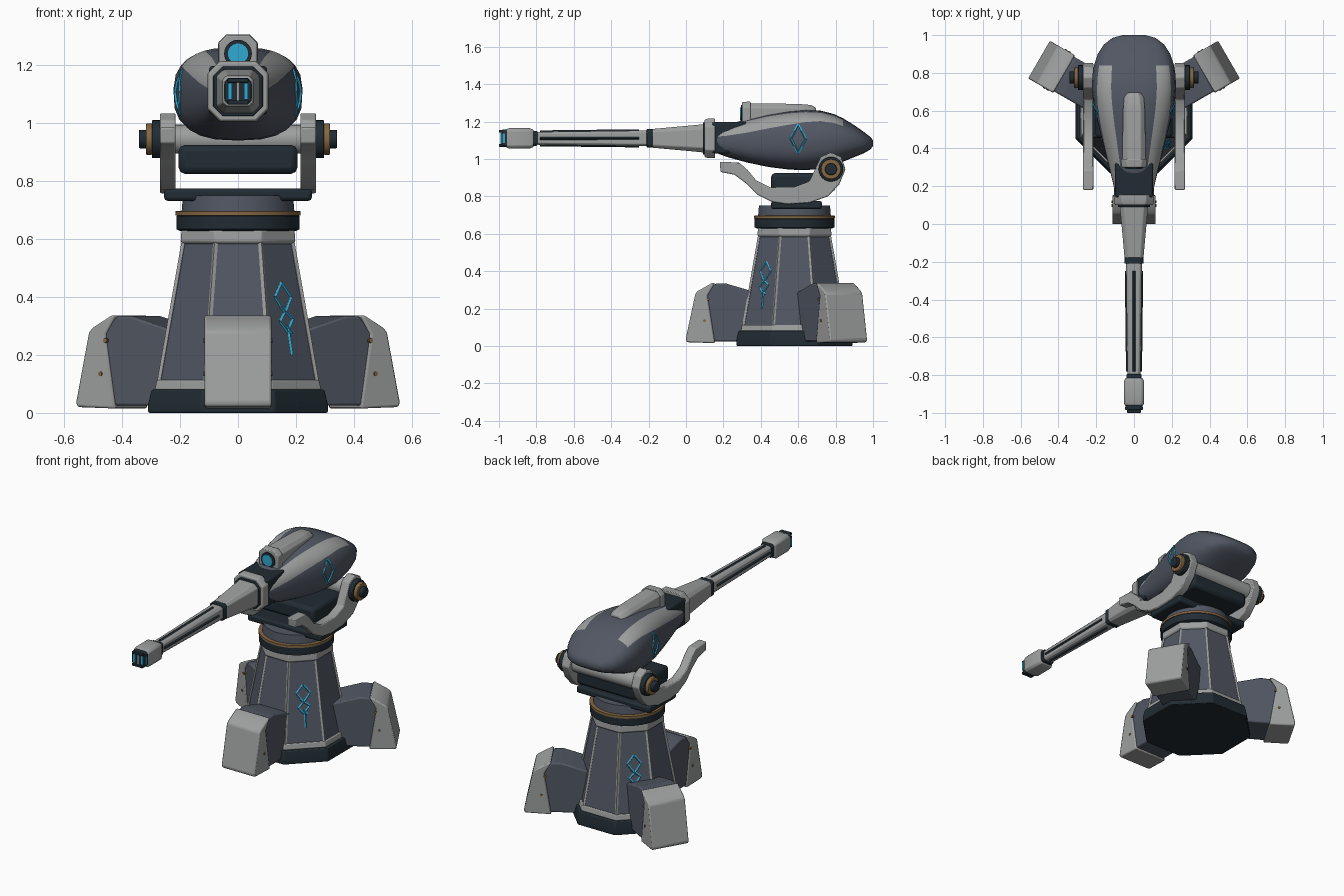
import bpy, bmesh, math
from mathutils import Vector, Matrix

if "Cube" in bpy.data.objects:
    bpy.data.objects.remove(bpy.data.objects["Cube"])

def mat(name, c):
    m = bpy.data.materials.new(name)
    m.diffuse_color = (*c, 1)
    m.use_nodes = True
    m.node_tree.nodes["Principled BSDF"].inputs["Base Color"].default_value = m.diffuse_color
    return m

GREY = mat("light grey", (.34, .345, .345))
SLATE = mat("slate", (.083, .095, .125))
DARK = mat("dark navy", (.015, .025, .033))
BRASS = mat("brass", (.23, .135, .055))
CYAN = mat("cyan glow", (.03, .40, .65))
CY = 0.58          # tower axis
GZ = 1.11          # gun axis height

def finish(name, bm, mats, bevel=0, angle=30):
    bmesh.ops.recalc_face_normals(bm, faces=bm.faces)
    me = bpy.data.meshes.new(name)
    bm.to_mesh(me)
    bm.free()
    for m in mats:
        me.materials.append(m)
    o = bpy.data.objects.new(name, me)
    bpy.context.collection.objects.link(o)
    if bevel:
        b = o.modifiers.new("bevel", 'BEVEL')
        b.width, b.segments, b.limit_method = bevel, 2, 'ANGLE'
    bpy.ops.object.select_all(action='DESELECT')
    o.select_set(True)
    bpy.context.view_layer.objects.active = o
    bpy.ops.object.shade_smooth_by_angle(angle=math.radians(angle))
    return o

def loft_bm(rings, bm=None):
    """Skin closed rings of equal point count and cap both ends."""
    bm = bm or bmesh.new()
    vs = [[bm.verts.new(p) for p in r] for r in rings]
    n = len(vs[0])
    for a, b in zip(vs, vs[1:]):
        for i in range(n):
            bm.faces.new((a[i], a[(i + 1) % n], b[(i + 1) % n], b[i]))
    bm.faces.new(vs[0])
    bm.faces.new(vs[-1])
    return bm

def turned(name, prof, n, m, bevel=0):
    """Vertical n-sided solid; prof = (apothem, z)."""
    k = 1 / math.cos(math.pi / n)
    rings = [[(r * k * math.cos((i + .5) * math.tau / n), CY + r * k * math.sin((i + .5) * math.tau / n), z)
              for i in range(n)] for r, z in prof]
    return finish(name, loft_bm(rings), [m], bevel)

def chsq(y, h, c, zc=GZ):
    """Chamfered square cross-section facing y."""
    q = h - c
    return [(x, y, zc + z) for x, z in
            [(h, q), (q, h), (-q, h), (-h, q), (-h, -q), (-q, -h), (q, -h), (h, -q)]]

def gun(name, secs, m, bevel=.004, zc=GZ):
    return finish(name, loft_bm([chsq(y, h, c, zc) for y, h, c in secs]), [m], bevel)

def box(name, lo, hi, m, bevel=0):
    bm = bmesh.new()
    lo, hi = Vector(lo), Vector(hi)
    bmesh.ops.create_cube(bm, size=1, matrix=Matrix.Translation((lo + hi) / 2) @ Matrix.Diagonal((*(hi - lo), 1)))
    return finish(name, bm, [m], bevel)

def cyl(bm, p0, p1, r, n=24):
    p0, p1 = Vector(p0), Vector(p1)
    d = p1 - p0
    M = Matrix.Translation((p0 + p1) / 2) @ d.to_track_quat('Z', 'Y').to_matrix().to_4x4()
    bmesh.ops.create_cone(bm, cap_ends=True, segments=n, radius1=r, radius2=r, depth=d.length, matrix=M)

def rod(name, p0, p1, r, m, n=24, bevel=0):
    bm = bmesh.new()
    cyl(bm, p0, p1, r, n)
    return finish(name, bm, [m], bevel)

def strips(name, segs, w, m):
    """Thin square strips between point pairs."""
    bm = bmesh.new()
    for p0, p1 in segs:
        cyl(bm, p0, p1, w, 4)
    return finish(name, bm, [m])

# ---- tower
turned("base_plinth", [(.31, 0), (.31, .03), (.298, .08)], 8, DARK, .005)
turned("base_trim", [(.287, .08), (.28, .113), (.26, .113)], 8, GREY, .004)
turned("tower_body", [(.276, .08), (.185, .60)], 8, SLATE)
turned("tower_collar", [(.19, .583), (.198, .592), (.195, .63)], 8, GREY, .004)
turned("bearing_ring", [(.20, .628), (.213, .634), (.213, .68), (.2, .682)], 40, DARK)
turned("brass_ring", [(.2, .68), (.216, .681), (.216, .696), (.2, .697)], 40, BRASS)
turned("swivel_drum", [(.195, .69), (.19, .75)], 40, SLATE)

def ap(z):
    return .276 - (z - .08) * .175

segs = []
for i in range(8):
    a = (i + .5) * math.tau / 8
    k = 1 / math.cos(math.pi / 8)
    segs.append([(k * ap(z) * math.cos(a), CY + k * ap(z) * math.sin(a), z) for z in (.11, .59)])
strips("tower_edge_trim", segs, .009, GREY)

# ---- glowing line pattern on two opposite diagonal faces
LINES = [[(0, .45), (.04, .40), (0, .345), (-.04, .40), (0, .45)],
         [(.02, .37), (-.03, .315), (0, .28), (.035, .325), (-.02, .365)],
         [(0, .30), (.02, .275)], [(.005, .29), (.008, .2)]]
for name, ang in (("front_tower_glow", -45), ("rear_tower_glow", 135)):
    a = math.radians(ang)
    n, t = Vector((math.cos(a), math.sin(a), 0)), Vector((-math.sin(a), math.cos(a), 0))
    pt = lambda u, z: Vector((0, CY, z)) + n * ap(z) + t * u
    strips(name, [(pt(*p), pt(*q)) for L in LINES for p, q in zip(L, L[1:])], .006, CYAN)

# ---- three legs with armoured feet and rivets
BODY = [(.18, .025), (.46, .025), (.49, .26), (.425, .333), (.37, .335), (.2, .285)]
FOOT = [(.425, .015), (.575, .02), (.582, .035), (.53, .28), (.515, .295), (.44, .337), (.425, .337), (.465, .27)]
for name, ang in (("front", -90), ("right", 30), ("left", 150)):
    a = math.radians(ang)
    d, t = Vector((math.cos(a), math.sin(a), 0)), Vector((-math.sin(a), math.cos(a), 0))
    P = lambda r, z, u: Vector((0, CY, z)) + d * r + t * u
    for part, prof, hw, m in (("leg", BODY, .106, SLATE), ("foot", FOOT, .115, GREY)):
        finish(f"{name}_{part}", loft_bm([[P(r, z, s) for r, z in prof] for s in (-hw, hw)]), [m], .008)
    bm = bmesh.new()
    for r, z in ((.462, .25), (.482, .135)):
        cyl(bm, P(r, z, -.119), P(r, z, .119), .008, 10)
    finish(f"{name}_foot_rivets", bm, [BRASS])

# ---- yoke
box("yoke_plate", (-.255, .455, .732), (.255, .727, .775), DARK, .012)
ARM = [(.18, .985), (.285, .98), (.33, .94), (.375, .885), (.45, .848), (.58, .85), (.66, .88), (.69, .945),
       (.72, 1.01), (.775, 1.035), (.83, 1.01), (.853, .945), (.82, .865), (.76, .80), (.66, .765),
       (.54, .758), (.46, .77), (.38, .81), (.32, .87), (.26, .915), (.185, .93)]
TY, TZ = .775, .945
for side, s in (("right", 1), ("left", -1)):
    finish(f"{side}_yoke_arm", loft_bm([[(s * x, y, z) for y, z in ARM] for x in (.215, .27)]), [GREY], .006)
    for part, x0, x1, r, m in (("hub", .26, .297, .066, DARK), ("hub_ring", .295, .318, .054, BRASS),
                               ("hub_cap", .31, .342, .032, DARK)):
        rod(f"{side}_{part}", (s * x0, TY, TZ), (s * x1, TY, TZ), r, m, 24, .004)
rod("trunnion_bar", (-.22, TY, TZ), (.22, TY, TZ), .05, GREY)
box("cradle_box", (-.205, .455, .825), (.205, .80, .925), DARK, .022)

# ---- egg-shaped head: (y, half width, bottom, top)
ST = [(.14, .095, 1.04, 1.165), (.22, .112, 1.01, 1.185), (.33, .14, .98, 1.212), (.44, .168, .957, 1.238),
      (.55, .196, .943, 1.255), (.64, .215, .94, 1.262), (.72, .223, .947, 1.258), (.79, .22, .967, 1.24),
      (.84, .212, .985, 1.217), (.90, .192, 1.01, 1.18), (.95, .16, 1.03, 1.145), (.985, .115, 1.05, 1.118),
      (1.0, .06, 1.068, 1.1)]
E = 2 / 2.7

def head_ring(y, w, b, t):
    f = min(1, (y - .14) / .6)
    a1, a2 = 8 + 26 * f, 64
    half = [-90 + (a1 + 90) * i / 8 for i in range(8)] + [a1 + (a2 - a1) * i / 4 for i in range(4)] \
        + [a2 + (90 - a2) * i / 3 for i in range(3)]
    degs = half + [90] + [180 - a for a in reversed(half[1:])]
    zc, h = (b + t) / 2, (t - b) / 2
    pw = lambda v: math.copysign(abs(v) ** E, v)
    return [(w * pw(math.cos(math.radians(a))), y, zc + h * pw(math.sin(math.radians(a)))) for a in degs]

bm = loft_bm([head_ring(*s) for s in ST])
bm.faces.ensure_lookup_table()
for k, f in enumerate(bm.faces):       # grey shoulder panels, stopping short of the tail
    i, row = k % 30, k // 30
    if row < 8 and (8 <= i < 12 or 18 <= i < 22):
        f.material_index = 1
finish("head_shell", bm, [SLATE, GREY], 0, 40)

def skin_x(y, z):
    for p, q in zip(ST, ST[1:]):
        if p[0] <= y <= q[0]:
            f = (y - p[0]) / (q[0] - p[0])
            w, b, t = (p[j] + (q[j] - p[j]) * f for j in (1, 2, 3))
            r = abs(z - (b + t) / 2) / ((t - b) / 2)
            return w * (1 - r ** 2.7) ** (1 / 2.7)

DIA = [(.60, 1.185), (.62, 1.147), (.64, 1.108), (.62, 1.07), (.60, 1.03), (.58, 1.07), (.56, 1.108), (.58, 1.147)]
for side, s in (("right", 1), ("left", -1)):
    pts = [(s * (skin_x(y, z) + .001), y, z) for y, z in DIA]
    strips(f"{side}_head_diamond", list(zip(pts, pts[1:] + pts[:1])), .006, CYAN)

# ---- sight on top
gun("sight_body", [(.32, .062, .024), (.60, .058, .022), (.67, .052, .022), (.695, .036, .016)], GREY, .004, 1.236)
gun("sight_rim", [(.30, .066, .028), (.345, .069, .028)], GREY, .005, 1.238)
rod("sight_bezel", (0, .294, 1.24), (0, .32, 1.24), .048, DARK)
rod("sight_lens", (0, .29, 1.24), (0, .31, 1.24), .035, CYAN)

# ---- neck and barrel
box("neck_block", (-.10, .14, 1.03), (.10, .325, 1.197), DARK, .01)
gun("neck_collar", [(.10, .10, .04), (.115, .105, .042), (.155, .105, .042)], GREY)
gun("neck_inset", [(.09, .086, .034), (.12, .086, .034)], DARK)
gun("barrel_shroud", [(.12, .078, .026), (.04, .07, .022), (-.18, .05, .014)], GREY)
gun("barrel_band", [(-.175, .05, .014), (-.21, .05, .014)], DARK)
gun("barrel", [(-.2, .042, .012), (-.81, .034, .01)], GREY, .002)
strips("barrel_slots", [((x * .0405, -.25, GZ + z * .0405), (x * .0345, -.78, GZ + z * .0345))
                        for x, z in ((0, 1), (1, 0), (-1, 0), (0, -1))], .008, DARK)
gun("muzzle_band", [(-.795, .04, .011), (-.825, .04, .011)], DARK)
gun("muzzle_block", [(-.815, .046, .012), (-.835, .054, .013), (-.945, .054, .013), (-.96, .05, .013)], GREY)
gun("muzzle_tip", [(-.95, .046, .012), (-.984, .046, .012)], DARK, .002)
for side, s in (("right", 1), ("left", -1)):
    box(f"{side}_muzzle_slit", (s * .027 - .007, -.99, GZ - .028), (s * .027 + .007, -.97, GZ + .028), CYAN)
    box(f"{side}_muzzle_vent", (s * .044 - .004, -.982, GZ - .025), (s * .044 + .004, -.968, GZ + .025), CYAN)
    z = GZ + s * .038
    box("upper_muzzle_lip" if s > 0 else "lower_muzzle_lip", (-.036, -1, z - .007), (.036, -.97, z + .007), DARK, .002)
box("muzzle_divider", (-.006, -.992, GZ - .032), (.006, -.97, GZ + .032), GREY)
